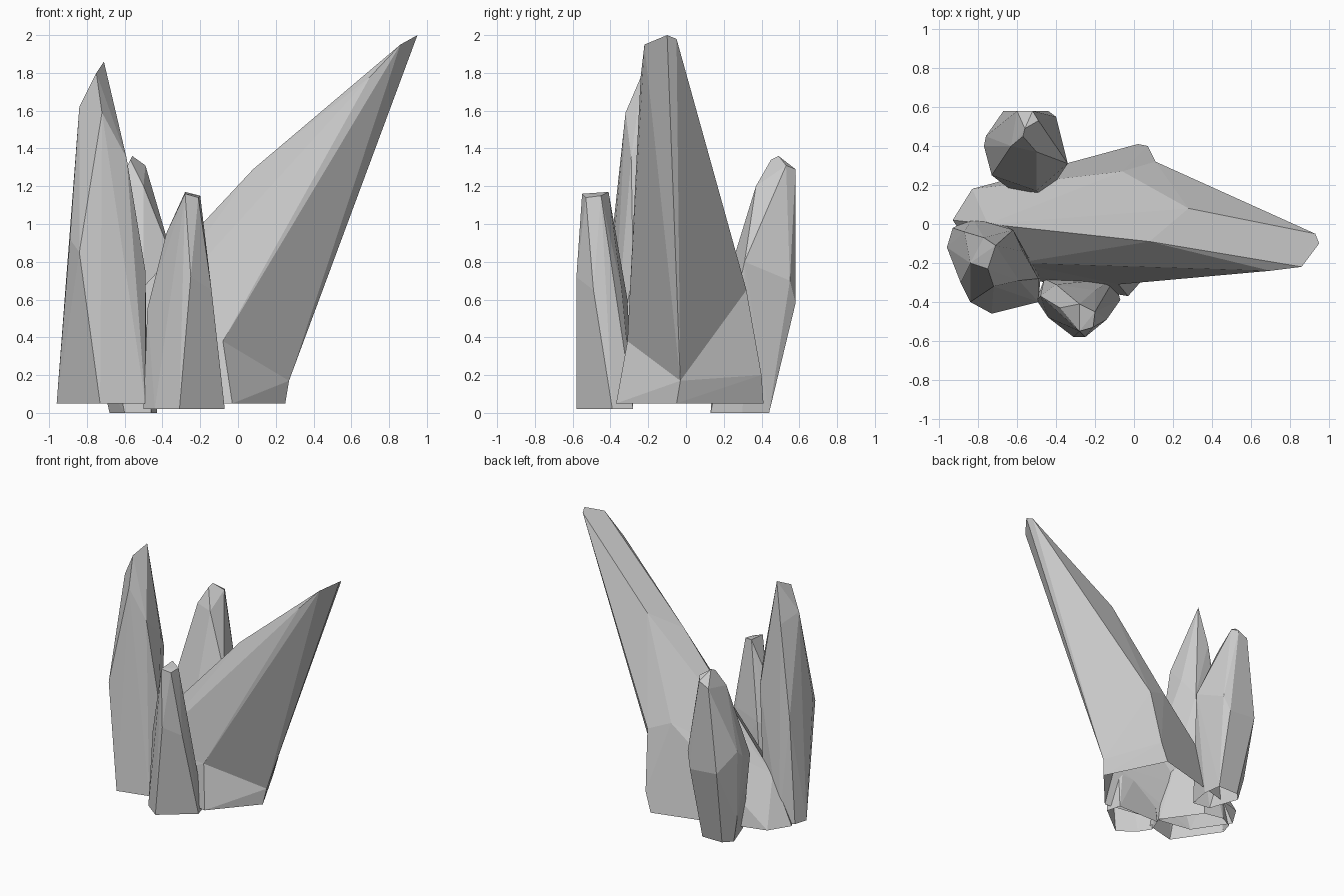
import bpy
import bmesh
import math

default_cube = bpy.data.objects.get("Cube")
if default_cube:
    bpy.data.objects.remove(default_cube, do_unlink=True)


def make_material(name, colour):
    material = bpy.data.materials.new(name)
    material.use_nodes = True
    material.diffuse_color = colour
    shader = material.node_tree.nodes["Principled BSDF"]
    shader.inputs["Base Color"].default_value = colour
    shader.inputs["Roughness"].default_value = .8
    return material


stone = make_material("pale grey crystal", (.6, .6, .6, 1))


def add_shell(bm, corners, openings):
    """Wrap a convex shell around the corners, leaving each ring in openings uncovered."""
    verts = [bm.verts.new(corner) for corner in corners]
    rings = [{v for v, c in zip(verts, corners) if c in ring} for ring in openings]
    hull = bmesh.ops.convex_hull(bm, input=verts)
    unused = set(hull["geom_interior"]) | set(hull["geom_unused"])
    loose = [v for v in unused if isinstance(v, bmesh.types.BMVert)]
    shell_faces = {f for v in verts if v not in loose for f in v.link_faces}
    caps = [f for f in shell_faces if any(set(f.verts) <= ring for ring in rings)]
    bmesh.ops.delete(bm, geom=caps, context="FACES")
    bmesh.ops.delete(bm, geom=[v for v in loose if v.is_valid], context="VERTS")


def crystal(name, floor, base, waist, tip, collar=()):
    """Flat-faceted shard, open underneath, with an optional flared foot below the collar."""
    bm = bmesh.new()
    foot = [(x, y, floor) for x, y in base]
    if collar:
        add_shell(bm, foot + waist + collar, [foot, collar])
        add_shell(bm, collar + tip, [collar])
    else:
        add_shell(bm, foot + waist + tip, [foot])

    # Weld the shells and join nearly flat triangles into broad facets
    bmesh.ops.remove_doubles(bm, verts=bm.verts, dist=.001)
    bmesh.ops.dissolve_limit(bm, angle_limit=math.radians(2),
                             verts=bm.verts, edges=bm.edges)
    bmesh.ops.recalc_face_normals(bm, faces=bm.faces)

    mesh = bpy.data.meshes.new(name)
    bm.to_mesh(mesh)
    bm.free()
    mesh.materials.append(stone)
    shard = bpy.data.objects.new(name, mesh)
    bpy.context.collection.objects.link(shard)


# Large shard leaning far to the side, rising from a flared foot
crystal(
    "leaning_crystal", floor=.05,
    base=[(-.83, .18), (-.93, .02), (-.75, -.25), (-.03, -.37),
          (.25, -.05), (.02, .41)],
    waist=[(.07, .4, .2)],
    collar=[(-.08, -.31, .38), (.27, -.03, .17), (.11, .32, .65),
            (-.06, .27, .72), (-.75, 0, .4), (-.6, -.2, .35)],
    tip=[(.08, -.09, 1.29), (.28, .08, 1.42), (.7, -.24, 1.78),
         (.86, -.22, 1.95), (.95, -.1, 2), (.93, -.05, 1.98)],
)

# Tall upright shard
crystal(
    "tall_crystal", floor=.05,
    base=[(-.96, -.12), (-.73, -.46), (-.49, -.4), (-.48, -.28),
          (-.68, 0), (-.83, .03), (-.93, -.02)],
    waist=[(-.89, -.3, .92), (-.84, -.4, .85), (-.49, -.28, .75),
           (-.62, -.03, 1.05), (-.87, -.04, .85)],
    tip=[(-.84, -.2, 1.62), (-.72, -.32, 1.59), (-.59, -.29, 1.35),
         (-.57, -.14, 1.2), (-.77, -.07, 1.55), (-.75, -.23, 1.8),
         (-.71, -.11, 1.86)],
)

# Short shard at the front
crystal(
    "front_crystal", floor=.02,
    base=[(-.5, -.39), (-.44, -.48), (-.31, -.58), (-.07, -.39),
          (-.1, -.28), (-.46, -.28)],
    waist=[(-.25, -.58, .72), (-.14, -.49, .65), (-.48, -.37, .55),
           (-.38, -.43, .95), (-.2, -.34, .65), (-.4, -.31, .6)],
    tip=[(-.28, -.55, 1.16), (-.21, -.53, 1.14),
         (-.2, -.45, 1.15), (-.28, -.41, 1.17)],
)

# Shard at the back, narrow at the foot and wide at the waist
crystal(
    "back_crystal", floor=0,
    base=[(-.68, .38), (-.6, .15), (-.46, .13), (-.43, .3),
          (-.45, .44), (-.62, .44)],
    waist=[(-.34, .31, .8), (-.4, .55, .7), (-.44, .58, .58),
           (-.67, .58, .6), (-.76, .45, .75), (-.77, .4, .7),
           (-.73, .25, .65), (-.5, .17, .55), (-.72, .4, .18)],
    tip=[(-.5, .37, 1.2), (-.63, .4, 1.22), (-.57, .45, 1.34), (-.56, .49, 1.36),
         (-.49, .53, 1.31), (-.52, .58, 1.29), (-.6, .58, 1.25)],
)
